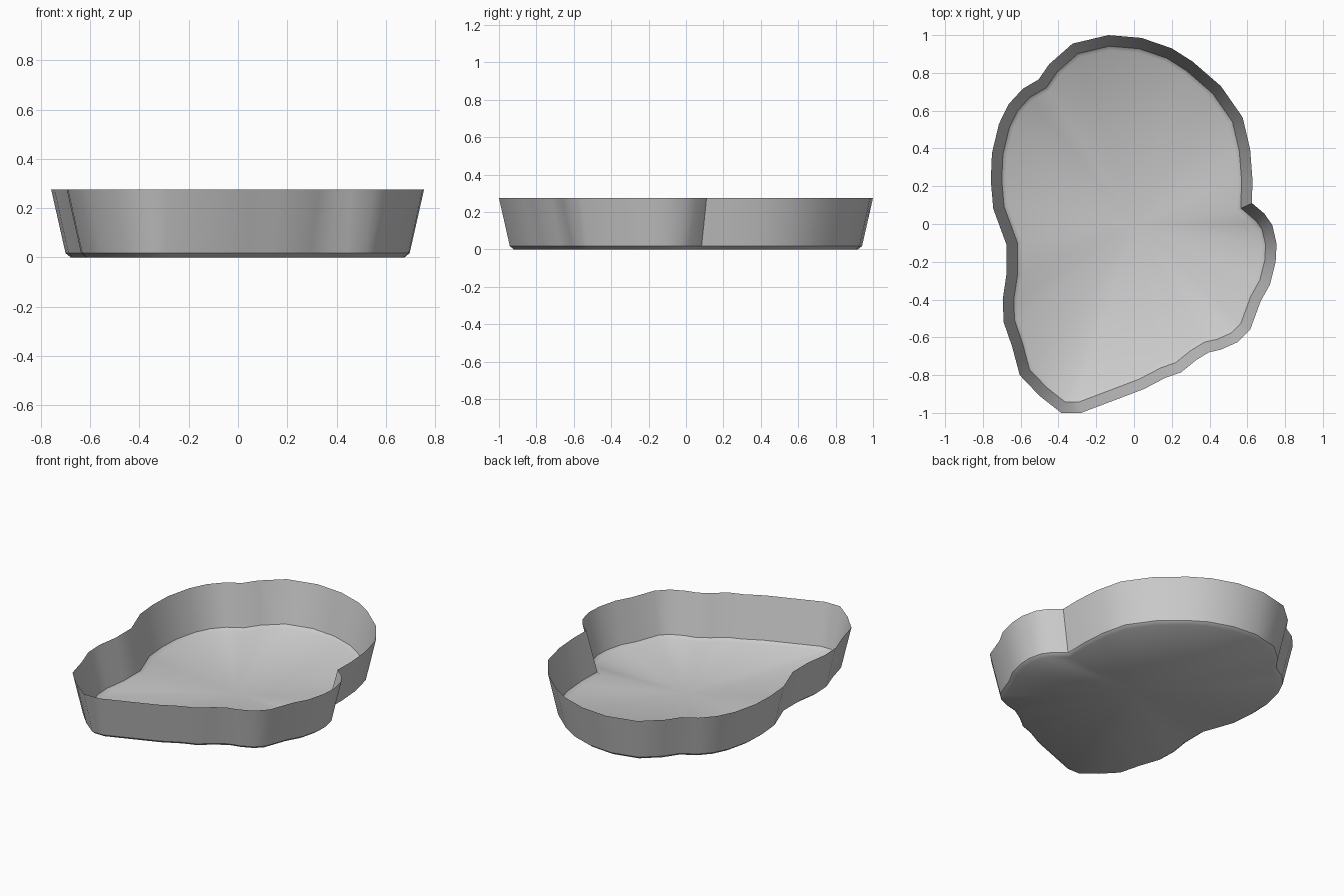
import bpy, bmesh, math
from mathutils import Vector

if "Cube" in bpy.data.objects:
    bpy.data.objects.remove(bpy.data.objects["Cube"])

# Rim outline, clockwise seen from above
RIM = [(-.135, 1), (.04, .985), (.2, .93), (.31, .86), (.46, .73), (.575, .565),
       (.615, .395), (.627, .24), (.625, .11), (.69, .055), (.732, -.005),
       (.755, -.105), (.75, -.2), (.72, -.32), (.67, -.41), (.615, -.56),
       (.55, -.625), (.46, -.665), (.395, -.68), (.33, -.72), (.25, -.785),
       (.165, -.815), (.05, -.875), (-.28, -1), (-.385, -1), (-.5, -.91),
       (-.605, -.8), (-.645, -.65), (-.69, -.52), (-.695, -.4), (-.675, -.265),
       (-.675, -.11), (-.745, .08), (-.758, .23), (-.752, .375), (-.715, .53),
       (-.663, .635), (-.59, .715), (-.505, .765), (-.45, .845), (-.325, .955)]
RIM = [Vector(p) for p in reversed(RIM)]
N = len(RIM)


def inset(i, d):
    """Outline point moved inward by d with mitred corners."""
    p = RIM[i]
    a = (p - RIM[i - 1]).normalized()
    b = (RIM[(i + 1) % N] - p).normalized()
    n = Vector((-a.y - b.y, a.x + b.x)).normalized()
    return p + n * d / max(.8, n.dot(Vector((-a.y, a.x))))


bm = bmesh.new()

# Rings: rim, foot of the sloped wall, edge of the floor
rings = []
for d, z in ((0, .275), (.058, .017), (.079, 0)):
    rings.append([bm.verts.new((*inset(i, d), z)) for i in range(N)])
rim, foot, edge = rings
for low, high in ((foot, rim), (edge, foot)):
    for i in range(N):
        j = (i + 1) % N
        bm.faces.new((low[i], low[j], high[j], high[i]))

# Floor fan
centre = bm.verts.new((0, 0, 0))
for i in range(N):
    bm.faces.new((edge[(i + 1) % N], edge[i], centre))

# Smooth shading, crisp crease at the foot of the wall and at sharp notches
bm.normal_update()
for f in bm.faces:
    f.smooth = True
foot_set = set(foot)
for e in bm.edges:
    crease = all(v in foot_set for v in e.verts)
    if crease or e.calc_face_angle(0) > math.radians(42):
        e.smooth = False

mesh = bpy.data.meshes.new("shallow_tray")
bm.to_mesh(mesh)
bm.free()
bpy.context.collection.objects.link(bpy.data.objects.new("shallow_tray", mesh))
